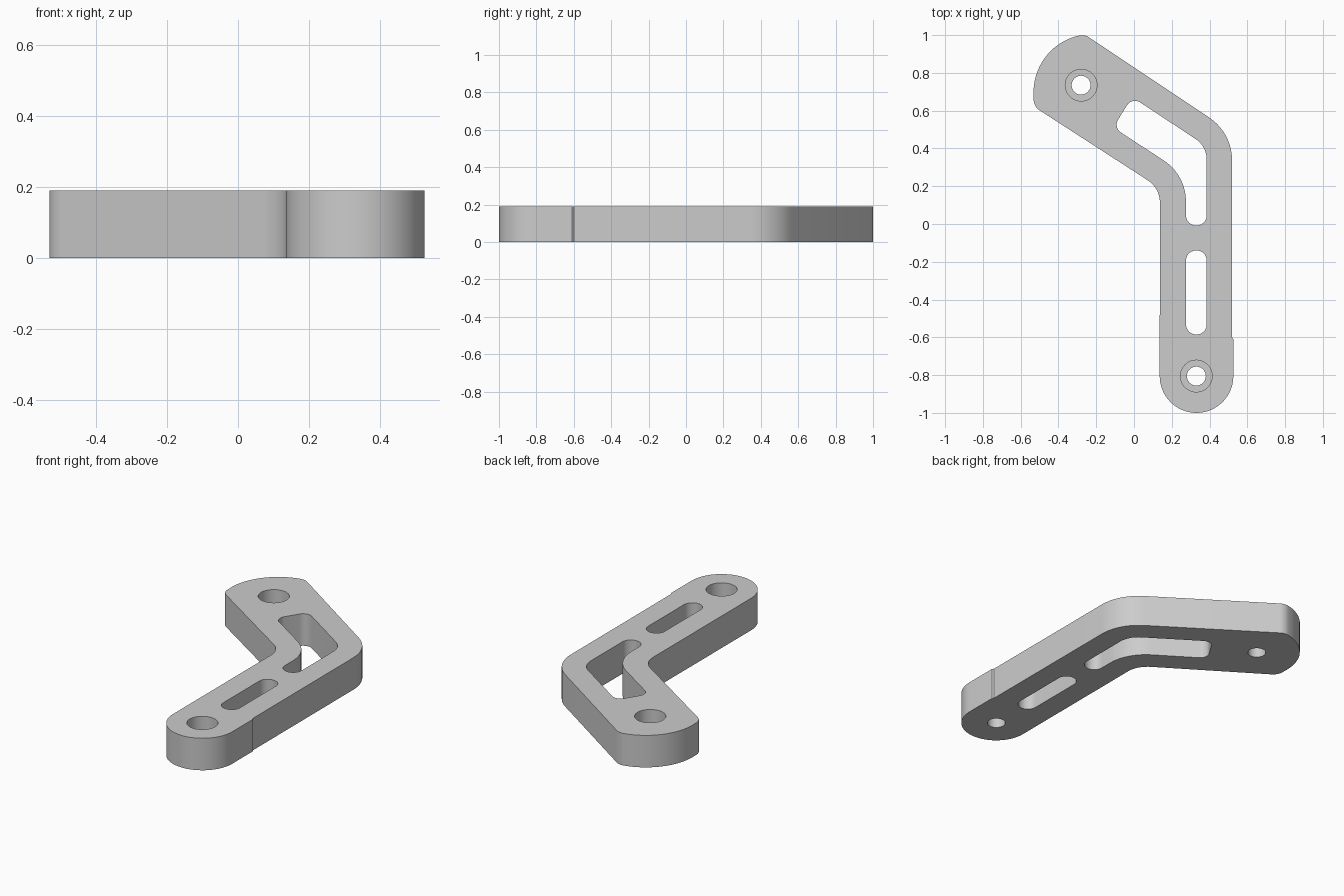
import bpy, bmesh
from math import radians, sin, cos, tan, pi
from mathutils import Vector

if "Cube" in bpy.data.objects:
    bpy.data.objects.remove(bpy.data.objects["Cube"])

HEIGHT = 0.19
LEDGE = 0.06      # floor of the counterbores
MARGIN = 0.05

grey = bpy.data.materials.new("plain grey")
grey.use_nodes = True
grey.diffuse_color = (0.604, 0.604, 0.604, 1)
grey.node_tree.nodes["Principled BSDF"].inputs["Base Color"].default_value = grey.diffuse_color


def rounded(corners, steps=10):
    """Fillet each (x, y, radius) corner of a closed polygon."""
    pts = []
    for i, (x, y, r) in enumerate(corners):
        p = Vector((x, y))
        if r == 0:
            pts.append(p)
            continue
        a = (Vector(corners[i - 1][:2]) - p).normalized()
        b = (Vector(corners[(i + 1) % len(corners)][:2]) - p).normalized()
        half = a.angle(b) / 2
        centre = p + (a + b).normalized() * (r / sin(half))
        start = p + a * (r / tan(half)) - centre
        end = p + b * (r / tan(half)) - centre
        sweep = start.angle(end)
        for k in range(steps + 1):
            t = k / steps
            pts.append(centre + (start * sin((1 - t) * sweep) + end * sin(t * sweep)) / sin(sweep))
    return pts


def arc(x, y, r, start=0, end=360, steps=48):
    """Points along an arc, leaving out the last one."""
    angles = [radians(start + (end - start) * k / steps) for k in range(steps)]
    return [Vector((x + r * cos(a), y + r * sin(a))) for a in angles]


def prism(name, pts, z0, z1):
    """Closed solid with a counter-clockwise outline."""
    bm = bmesh.new()
    low = [bm.verts.new((p.x, p.y, z0)) for p in pts]
    high = [bm.verts.new((p.x, p.y, z1)) for p in pts]
    bm.faces.new(low[::-1])
    bm.faces.new(high)
    for i in range(len(pts)):
        bm.faces.new((low[i - 1], low[i], high[i], high[i - 1]))
    mesh = bpy.data.meshes.new(name)
    bm.to_mesh(mesh)
    bm.free()
    mesh.materials.append(grey)
    obj = bpy.data.objects.new(name, mesh)
    bpy.context.collection.objects.link(obj)
    return obj


# Bent arm outline: round lower end, elbow, and bowed upper end
lower_end = [(p.x, p.y, 0) for p in arc(0.331, -0.805, 0.195, 180, 360, 32)]
bowed_end = [(p.x, p.y, 0) for p in arc(-0.224, 0.697, 0.308, 103, 182, 20)]
outline = lower_end + [
    (0.526, -0.805, 0), (0.526, -0.61, 0), (0.519, -0.60, 0),
    (0.519, 0.483, 0.27), (-0.26, 1.003, 0.07),
] + bowed_end + [(-0.531, 0.622, 0.07), (0.137, 0.19, 0.14)]
bracket = prism("bent_bracket", rounded(outline), 0, HEIGHT)

# Elbow slot and straight slot
elbow_slot = rounded([
    (0.275, -0.008, 0.054), (0.385, -0.008, 0.054), (0.385, 0.411, 0.13),
    (-0.01, 0.672, 0.05), (-0.11, 0.511, 0.05), (0.275, 0.26, 0.26)])
straight_slot = rounded([
    (0.275, -0.585, 0.054), (0.385, -0.585, 0.054),
    (0.385, -0.14, 0.054), (0.275, -0.14, 0.054)])
cutters = [prism("slot_cutter", s, -MARGIN, HEIGHT + MARGIN)
           for s in (elbow_slot, straight_slot)]

# Counterbored bolt holes
for x, y in ((-0.28, 0.735), (0.33, -0.805)):
    cutters.append(prism("bolt_hole_cutter", arc(x, y, 0.05), -MARGIN, HEIGHT + MARGIN))
    cutters.append(prism("counterbore_cutter", arc(x, y, 0.084), LEDGE, HEIGHT + MARGIN))

bpy.ops.object.select_all(action='DESELECT')
bracket.select_set(True)
bpy.context.view_layer.objects.active = bracket
for cutter in cutters:
    cutter.hide_render = True
    mod = bracket.modifiers.new("cut", 'BOOLEAN')
    mod.operation = 'DIFFERENCE'
    mod.solver = 'EXACT'
    mod.object = cutter
    bpy.ops.object.modifier_apply(modifier=mod.name)
    bpy.data.objects.remove(cutter)

bpy.ops.object.shade_smooth_by_angle(angle=pi / 6)
